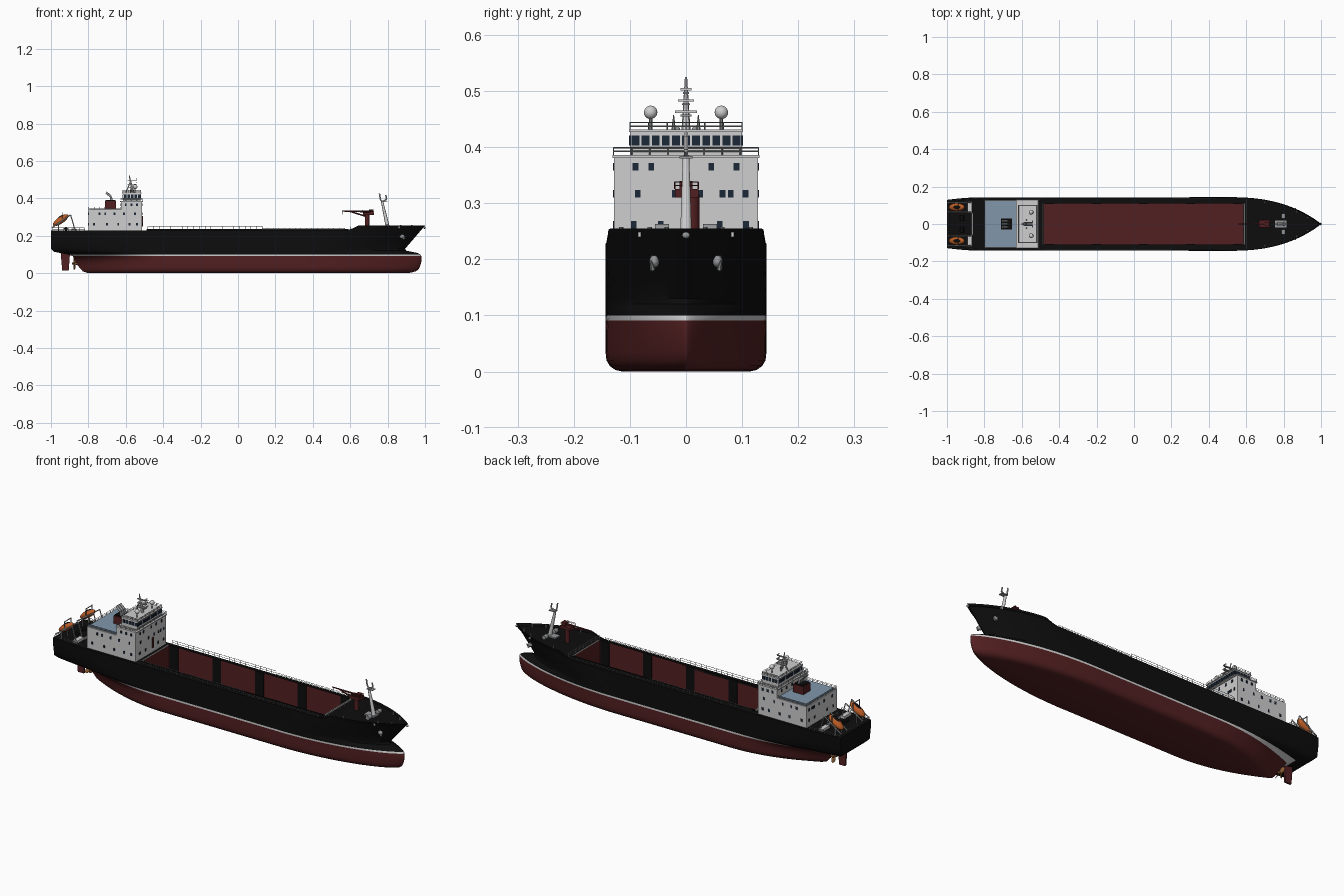
import bpy, bmesh, math
from mathutils import Vector, Matrix

cube = bpy.data.objects.get("Cube")
if cube:
    bpy.data.objects.remove(cube, do_unlink=True)

COLOURS = {
    "hull_black": (0.004, 0.004, 0.004), "oxide_red": (0.085, 0.014, 0.015),
    "ship_white": (0.62, 0.62, 0.62), "deck_blue": (0.22, 0.31, 0.41),
    "rescue_orange": (0.5, 0.11, 0.02), "window_navy": (0.012, 0.022, 0.04),
    "steel_grey": (0.3, 0.31, 0.32), "bronze": (0.3, 0.13, 0.04),
}
MATS = []
for label, rgb in COLOURS.items():
    m = bpy.data.materials.new(label)
    m.use_nodes = True
    m.diffuse_color = (*rgb, 1)
    m.node_tree.nodes["Principled BSDF"].inputs["Base Color"].default_value = (*rgb, 1)
    MATS.append(m)
BLACK, RED, WHITE, BLUE, ORANGE, NAVY, GREY, BRONZE = range(len(MATS))


def finish(name, bm, smooth=None, recalc=True):
    if recalc:
        bmesh.ops.recalc_face_normals(bm, faces=bm.faces)
    me = bpy.data.meshes.new(name)
    bm.to_mesh(me)
    bm.free()
    for m in MATS:
        me.materials.append(m)
    ob = bpy.data.objects.new(name, me)
    bpy.context.collection.objects.link(ob)
    if smooth:
        bpy.ops.object.select_all(action="DESELECT")
        ob.select_set(True)
        bpy.context.view_layer.objects.active = ob
        bpy.ops.object.shade_smooth_by_angle(angle=math.radians(smooth))
    return ob


def paint(verts, mat):
    for f in {f for v in verts for f in v.link_faces}:
        f.material_index = mat


def box(bm, lo, hi, mat):
    lo, hi = Vector(lo), Vector(hi)
    size = Matrix.Diagonal((*(hi - lo), 1))
    paint(bmesh.ops.create_cube(bm, size=1, matrix=Matrix.Translation((lo + hi) / 2) @ size)["verts"], mat)


def rod(bm, p, q, r, mat, r2=None, seg=6):
    p, q = Vector(p), Vector(q)
    turn = (q - p).to_track_quat("Z", "Y").to_matrix().to_4x4()
    paint(bmesh.ops.create_cone(bm, cap_ends=True, segments=seg, radius1=r, radius2=r if r2 is None else r2,
          depth=(q - p).length, matrix=Matrix.Translation((p + q) / 2) @ turn)["verts"], mat)


def ball(bm, at, size, mat, tilt=0):
    mtx = Matrix.Translation(at) @ Matrix.Rotation(tilt, 4, "Y") @ Matrix.Diagonal((*size, 1))
    paint(bmesh.ops.create_uvsphere(bm, u_segments=16, v_segments=10, radius=1, matrix=mtx)["verts"], mat)


def rail(bm, pts, h, mat=GREY, step=0.03, r=0.0011):
    for a, b in zip(pts, pts[1:]):
        a, b = Vector(a), Vector(b)
        n = max(1, round((b - a).length / step))
        for i in range(n + 1):
            p = a.lerp(b, i / n)
            rod(bm, p, p + Vector((0, 0, h)), r, mat, seg=4)
        for k in (0.5, 1):
            up = Vector((0, 0, h * k))
            rod(bm, a + up, b + up, r, mat, seg=4)


def lerp_table(table, v):
    for (a, fa), (b, fb) in zip(table, table[1:]):
        if v <= b:
            return fa + (fb - fa) * max(0, (v - a) / (b - a))
    return table[-1][1]


# Hull form, described by waterlines
BEAM = 0.143
LEVELS = [0, 0.003, 0.01, 0.02, 0.035, 0.06, 0.091, 0.1, 0.108, 0.115, 0.12, 0.13, 0.16, 0.195, 0.228]
STERN = [(0, -0.8), (0.01, -0.83), (0.05, -0.865), (0.09, -0.88), (0.1, -0.91), (0.115, -0.985), (0.13, -1)]
BOW = [(0, 0.9), (0.003, 0.925), (0.01, 0.95), (0.02, 0.965), (0.05, 0.98), (0.091, 0.98), (0.1, 0.975),
       (0.108, 0.96), (0.115, 0.925), (0.12, 0.9), (0.13, 0.893), (0.228, 1.0)]
TRANSOM = [(0, 0.03), (0.06, 0.04), (0.09, 0.25), (0.1, 0.5), (0.115, 0.72), (0.13, 0.82), (0.2, 0.9)]


def half_breadth(x, z):
    b = BEAM
    if z < 0.03:
        b -= 0.03 - math.sqrt(0.03 ** 2 - (0.03 - z) ** 2)
    h = min(1, max(0, (z - 0.08) / 0.14))
    xa, xs, xb = -0.35 - 0.45 * h, lerp_table(STERN, z), lerp_table(BOW, z)
    xf = 0.32 + 0.18 * h
    if x < xa:
        e = lerp_table(TRANSOM, z)
        return b * (1 - (1 - e) * min(1, (x - xa) / (xs - xa)) ** 2)
    if x > xf:
        t = min(1, (x - xf) / (xb - xf))
        return b * (1 - t ** (2 + 0.5 * h)) ** (0.75 + 0.2 * h) + 0.0005
    return b


def sheer(x):
    t = min(1, max(0, (x - 0.58) / 0.07))
    return 0.027 * t * t * (3 - 2 * t)


N = 72
bm = bmesh.new()
rings = []
for z in LEVELS:
    xs, xb = lerp_table(STERN, z), lerp_table(BOW, z)
    line = [xs + (xb - xs) * (0.5 - 0.5 * math.cos(math.pi * i / N)) for i in range(N + 1)]
    lift = max(0, (z - 0.13) / 0.098)
    ring = [[bm.verts.new((x, s * half_breadth(x, z), z + lift * sheer(x))) for x in line] for s in (1, -1)]
    rings.append(ring[0] + ring[1][::-1])
for k, (a, b) in enumerate(zip(rings, rings[1:])):
    mat = RED if LEVELS[k] < 0.09 else WHITE if LEVELS[k] < 0.1 else BLACK
    for i in range(len(a)):
        j = (i + 1) % len(a)
        bm.faces.new((a[i], a[j], b[j], b[i])).material_index = mat
for i in range(N):
    r = rings[0]
    bm.faces.new((r[i], r[-1 - i], r[-2 - i], r[i + 1])).material_index = RED
finish("hull", bm, 40)

# Main deck and forecastle deck, left open over the hold
HX0, HX1, HY, FLOOR = -0.482, 0.583, 0.11, 0.03
bm = bmesh.new()
xs = sorted([-1 + i * 0.025 for i in range(80)] + [HX0, HX1, 0.99, 0.997])
for a, b in zip(xs, xs[1:]):
    inner = HY if HX0 <= a and b <= HX1 else 0
    for s in (1, -1):
        row = [(x, s * y, 0.227 + 0.6 * sheer(x)) for x, y in
               ((a, inner), (b, inner), (b, half_breadth(b, 0.228)), (a, half_breadth(a, 0.228)))]
        bm.faces.new([bm.verts.new(c) for c in row[::s]])
finish("deck", bm, recalc=False)

# Cargo hold: red lining, black frames, low coaming
bm = bmesh.new()
box(bm, (HX0, -HY, FLOOR), (HX1, HY, 0.235), RED)
bm.faces.ensure_lookup_table()
bmesh.ops.delete(bm, geom=[max(bm.faces, key=lambda f: f.calc_center_median().z)], context="FACES")
bmesh.ops.reverse_faces(bm, faces=bm.faces)
finish("hold_lining", bm, recalc=False)
bm = bmesh.new()
for s in (1, -1):
    for i in range(5):
        x = HX0 + 0.03 + i * (HX1 - HX0 - 0.06) / 4
        box(bm, (x - 0.025, s * HY - 0.003, FLOOR), (x + 0.025, s * HY + 0.003, 0.234), BLACK)
    box(bm, (HX0 - 0.004, s * (HY + 0.003) - 0.003, 0.224), (HX1 + 0.004, s * (HY + 0.003) + 0.003, 0.235), BLACK)
for x in (HX0 - 0.005, HX1 + 0.005):
    box(bm, (x - 0.003, -HY, 0.224), (x + 0.003, HY, 0.236), WHITE)
finish("hold_frames_and_coaming", bm)

# Accommodation block, bridge and blue roof deck
FX = -0.513
bm = bmesh.new()
box(bm, (-0.8, -0.128, 0.226), (FX, 0.128, 0.34), WHITE)
box(bm, (-0.625, -0.128, 0.34), (FX, 0.128, 0.382), WHITE)
box(bm, (-0.63, -0.131, 0.381), (FX + 0.004, 0.131, 0.386), WHITE)
box(bm, (-0.615, -0.1, 0.386), (FX - 0.008, 0.1, 0.428), WHITE)
box(bm, (-0.619, -0.102, 0.427), (FX - 0.004, 0.102, 0.431), WHITE)
box(bm, (-0.795, -0.123, 0.339), (-0.627, 0.123, 0.343), BLUE)
finish("superstructure", bm)

# Windows and doors as thin plates
bm = bmesh.new()
for z, ys in ((0.365, (-0.09, -0.062, 0, 0.045, 0.09)), (0.317, (-0.086, -0.02, 0.025, 0.065, 0.08, 0.106)),
              (0.261, (-0.093, -0.045, 0.06, 0.107))):
    for y in ys:
        for x in (FX, -0.8 if z < 0.33 else -0.625):
            box(bm, (x - 0.002, y - 0.005, z - 0.007), (x + 0.002, y + 0.005, z + 0.007), NAVY)
for i in range(11):
    y = -0.09 + i * 0.018
    for x in (FX - 0.008, -0.615):
        box(bm, (x - 0.002, y - 0.007, 0.403), (x + 0.002, y + 0.007, 0.421), NAVY)
for s in (1, -1):
    for i in range(5):
        x = -0.603 + i * 0.019
        box(bm, (x - 0.007, s * 0.1 - 0.002, 0.403), (x + 0.007, s * 0.1 + 0.002, 0.421), NAVY)
    for z, row in ((0.365, (-0.6, -0.57, -0.54)), (0.317, (-0.74, -0.71, -0.66, -0.61, -0.55)),
                   (0.261, (-0.77, -0.7, -0.64, -0.58, -0.54))):
        for x in row:
            box(bm, (x - 0.005, s * 0.128 - 0.002, z - 0.007), (x + 0.005, s * 0.128 + 0.002, z + 0.007), NAVY)
box(bm, (FX - 0.002, 0.008, 0.25), (FX + 0.004, 0.02, 0.305), RED)
finish("windows_and_door", bm)

# Funnel with exhaust pipes
bm = bmesh.new()
box(bm, (-0.712, -0.03, 0.342), (-0.652, 0.03, 0.385), RED)
box(bm, (-0.708, -0.026, 0.385), (-0.656, 0.026, 0.39), BLACK)
for y in (-0.016, 0, 0.016):
    rod(bm, (-0.675, y, 0.385), (-0.68, y, 0.41), 0.006, GREY, seg=10)
    rod(bm, (-0.68, y, 0.41), (-0.705, y, 0.432), 0.006, GREY, seg=10)
finish("funnel", bm, 40)

# Radar mast and satellite domes
bm = bmesh.new()
rod(bm, (-0.562, 0, 0.43), (-0.582, 0, 0.525), 0.008, WHITE, 0.002, 8)
rod(bm, (-0.6, 0, 0.43), (-0.575, 0, 0.49), 0.003, WHITE)
for z, w in ((0.455, 0.02), (0.475, 0.014), (0.495, 0.01)):
    box(bm, (-0.59, -w / 2, z), (-0.54, w / 2, z + 0.003), GREY)
    box(bm, (-0.545, -w, z + 0.006), (-0.541, w, z + 0.01), WHITE)
for s in (1, -1):
    rod(bm, (-0.55, s * 0.063, 0.43), (-0.55, s * 0.063, 0.455), 0.003, GREY)
    ball(bm, (-0.55, s * 0.063, 0.462), (0.012,) * 3, WHITE)
    rod(bm, (-0.575, s * 0.022, 0.43), (-0.575, s * 0.022, 0.457), 0.004, GREY, 0.0008)
finish("radar_mast_and_domes", bm, 40)

# Railings
bm = bmesh.new()
for s in (1, -1):
    rail(bm, [(HX0, s * 0.138, 0.228), (0.13, s * 0.138, 0.228)], 0.022)
    rail(bm, [(0.13, s * 0.138, 0.228), (0.57, s * 0.136, 0.228)], 0.013)
    rail(bm, [(-0.63, s * 0.126, 0.34), (-0.797, s * 0.126, 0.34), (-0.797, 0, 0.34)], 0.014)
    rail(bm, [(-0.628, 0, 0.386), (-0.628, s * 0.129, 0.386), (FX, s * 0.129, 0.386), (FX, 0, 0.386)], 0.013)
    rail(bm, [(-0.616, 0, 0.43), (-0.616, s * 0.1, 0.43), (-0.52, s * 0.1, 0.43), (-0.52, 0, 0.43)], 0.014)
    rail(bm, [(0.603, 0, 0.228), (0.603, s * 0.13, 0.228)], 0.022, WHITE)
    rail(bm, [(-0.82, s * 0.136, 0.228), (-0.99, s * 0.126, 0.228), (-0.99, 0, 0.228)], 0.014)
finish("railings", bm)

# Lifeboats in sloping davit frames
bm = bmesh.new()
for s in (1, -1):
    y = s * 0.09
    ball(bm, (-0.948, y, 0.283), (0.05, 0.022, 0.018), ORANGE, -0.6)
    ball(bm, (-0.945, y, 0.292), (0.03, 0.013, 0.015), BLACK, -0.6)
    for d in (-0.026, 0.026):
        rod(bm, (-0.995, y + d, 0.243), (-0.895, y + d, 0.312), 0.003, WHITE)
        rod(bm, (-0.895, y + d, 0.312), (-0.87, y + d, 0.227), 0.003, WHITE)
        rod(bm, (-0.96, y + d, 0.265), (-0.96, y + d, 0.227), 0.003, WHITE)
        rod(bm, (-0.94, y + d, 0.285), (-0.94, y + d, 0.325), 0.0025, GREY)
    rod(bm, (-0.94, y - 0.026, 0.323), (-0.94, y + 0.026, 0.323), 0.0025, GREY)
    box(bm, (-0.89, y - 0.03, 0.227), (-0.865, y + 0.03, 0.24), WHITE)
    rod(bm, (-0.92, s * 0.03 - 0.015, 0.238), (-0.92, s * 0.03 + 0.015, 0.238), 0.01, BLACK, seg=12)
box(bm, (-0.868, -0.06, 0.227), (-0.862, 0.06, 0.236), WHITE)
finish("lifeboats_and_davits", bm, 40)

# Deck crane
bm = bmesh.new()
rod(bm, (0.69, 0.012, 0.235), (0.69, 0.012, 0.315), 0.012, RED, seg=12)
box(bm, (0.667, -0.02, 0.31), (0.727, 0.022, 0.325), RED)
box(bm, (0.7, -0.012, 0.325), (0.725, 0.012, 0.34), RED)
rod(bm, (0.71, 0, 0.33), (0.555, 0, 0.332), 0.006, RED, 0.003)
rod(bm, (0.68, 0, 0.305), (0.6, 0, 0.33), 0.004, RED)
rod(bm, (0.56, 0, 0.332), (0.56, 0, 0.315), 0.0015, GREY)
rail(bm, [(0.667, -0.02, 0.325), (0.727, -0.02, 0.325), (0.727, 0.022, 0.325)], 0.013, RED, 0.02)
finish("deck_crane", bm, 40)

# Foremast with forked head, winches and fairleads
bm = bmesh.new()
rod(bm, (0.802, 0, 0.24), (0.77, 0, 0.385), 0.011, WHITE, 0.006, 10)
for dx, top in ((-0.014, 0.427), (0.02, 0.418)):
    rod(bm, (0.771, 0, 0.382), (0.775 + dx, 0, 0.395), 0.004, WHITE)
    rod(bm, (0.775 + dx, 0, 0.395), (0.77 + dx, 0, top), 0.004, WHITE)
box(bm, (0.765, -0.012, 0.38), (0.8, 0.012, 0.384), GREY)
box(bm, (0.755, -0.02, 0.24), (0.815, 0.02, 0.25), GREY)
for s in (1, -1):
    rod(bm, (0.8, s * 0.03, 0.252), (0.8, s * 0.055, 0.252), 0.011, GREY, seg=12)
    for x in (0.7, 0.87, 0.93):
        y = s * (half_breadth(x, 0.228) - 0.014)
        rod(bm, (x, y, 0.24), (x, y, 0.258), 0.004, GREY, seg=8)
    y = half_breadth(0.86, 0.228)
    box(bm, (0.857, s * y - 0.003, 0.24), (0.867, s * y + 0.003, 0.249), WHITE)
ball(bm, (0.997, 0, 0.243), (0.006, 0.007, 0.006), GREY)
finish("foremast_and_foredeck_gear", bm, 40)

# Anchors
bm = bmesh.new()
for s in (1, -1):
    y = half_breadth(0.875, 0.19)
    ball(bm, (0.878, s * y, 0.196), (0.014, 0.009, 0.011), GREY)
    rod(bm, (0.872, s * (y + 0.003), 0.205), (0.888, s * (y + 0.003), 0.182), 0.004, GREY)
    for dx in (-0.013, 0.013):
        rod(bm, (0.886, s * (y + 0.003), 0.182), (0.882 + dx, s * (y + 0.006), 0.198), 0.005, GREY, 0.001)
finish("anchors", bm, 40)

# Rudder and propeller
bm = bmesh.new()
prof = [(-0.948, 0.1), (-0.898, 0.1), (-0.905, 0.015), (-0.94, 0.015)]
a, b = [[bm.verts.new((x, y, z + 0.01 * (z > 0.05))) for x, z in prof] for y in (-0.005, 0.005)]
for f in [a, b[::-1]] + [(a[i], b[i], b[i - 1], a[i - 1]) for i in range(4)]:
    bm.faces.new(f).material_index = RED
finish("rudder", bm)
bm = bmesh.new()
rod(bm, (-0.85, 0, 0.052), (-0.888, 0, 0.052), 0.009, BRONZE, 0.004, 12)
for i in range(4):
    spin = Matrix.Translation((-0.874, 0, 0.052)) @ Matrix.Rotation(i * math.pi / 2 + 0.4, 4, "X")
    mtx = spin @ Matrix.Translation((0, 0, 0.019)) @ Matrix.Rotation(0.6, 4, "Z") @ Matrix.Diagonal((0.002, 0.011, 0.017, 1))
    paint(bmesh.ops.create_uvsphere(bm, u_segments=12, v_segments=8, radius=1, matrix=mtx)["verts"], BRONZE)
finish("propeller", bm, 40)
